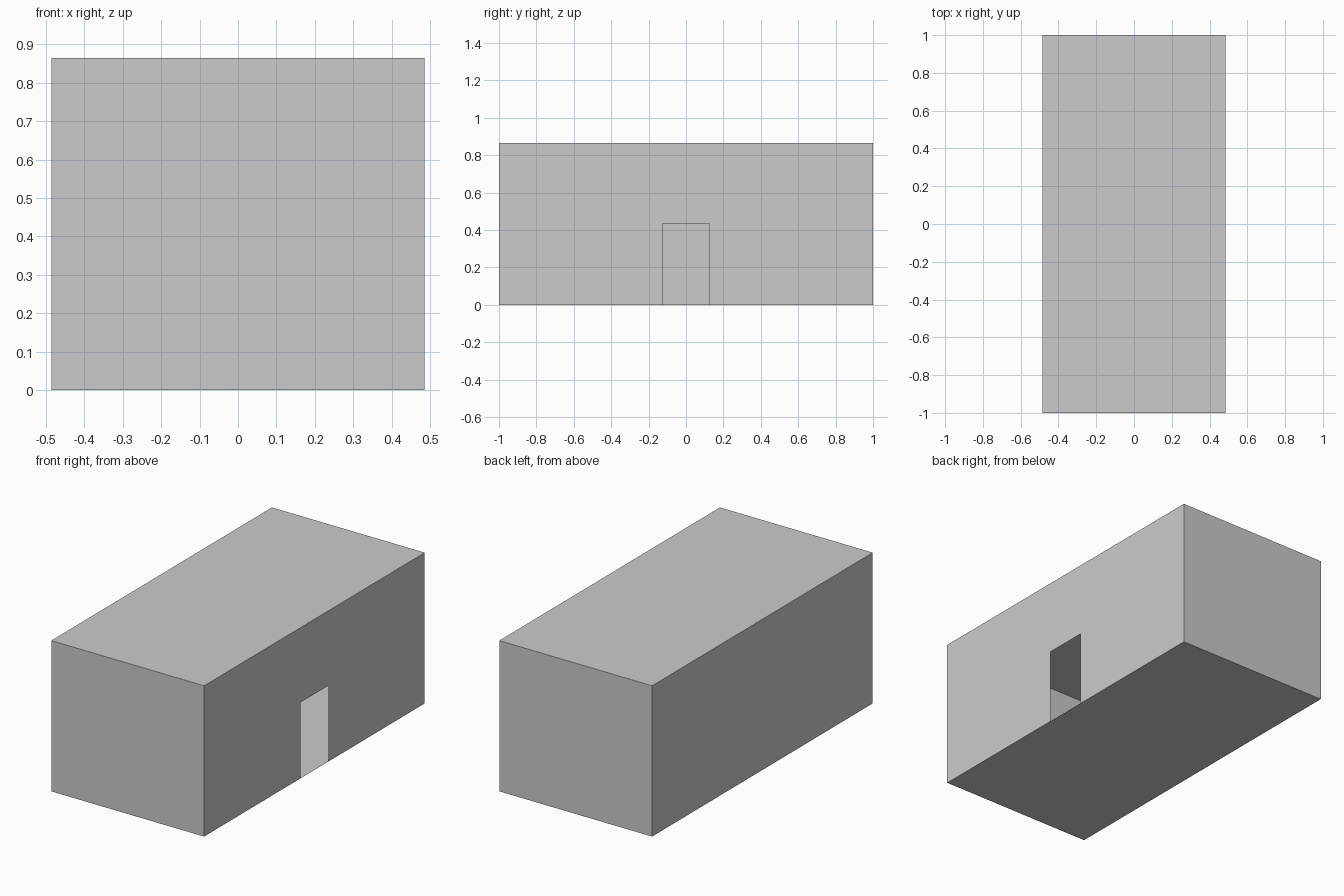
import bpy
import bmesh

if "Cube" in bpy.data.objects:
    bpy.data.objects.remove(bpy.data.objects["Cube"])

HX, HY, H = 0.485, 1.0, 0.865      # half width, half length, height
DOOR_Y, DOOR_H = 0.126, 0.436      # half width and height of the doorway


def panel(name, points):
    """One thin flat panel; corners run counter-clockwise seen from outside."""
    bm = bmesh.new()
    bm.faces.new([bm.verts.new(p) for p in points])
    mesh = bpy.data.meshes.new(name)
    bm.to_mesh(mesh)
    bm.free()
    obj = bpy.data.objects.new(name, mesh)
    bpy.context.collection.objects.link(obj)


# Floor and roof
panel("floor", [(-HX, -HY, 0), (-HX, HY, 0), (HX, HY, 0), (HX, -HY, 0)])
panel("roof", [(-HX, -HY, H), (HX, -HY, H), (HX, HY, H), (-HX, HY, H)])

# Front, back and left walls
panel("front_wall", [(-HX, -HY, 0), (HX, -HY, 0), (HX, -HY, H), (-HX, -HY, H)])
panel("back_wall", [(HX, HY, 0), (-HX, HY, 0), (-HX, HY, H), (HX, HY, H)])
panel("left_wall", [(-HX, HY, 0), (-HX, -HY, 0), (-HX, -HY, H), (-HX, HY, H)])

# Right wall, outlined around the open doorway
outline = [(-HY, 0), (-DOOR_Y, 0), (-DOOR_Y, DOOR_H), (DOOR_Y, DOOR_H),
           (DOOR_Y, 0), (HY, 0), (HY, H), (-HY, H)]
panel("right_wall_with_doorway", [(HX, y, z) for y, z in outline])
